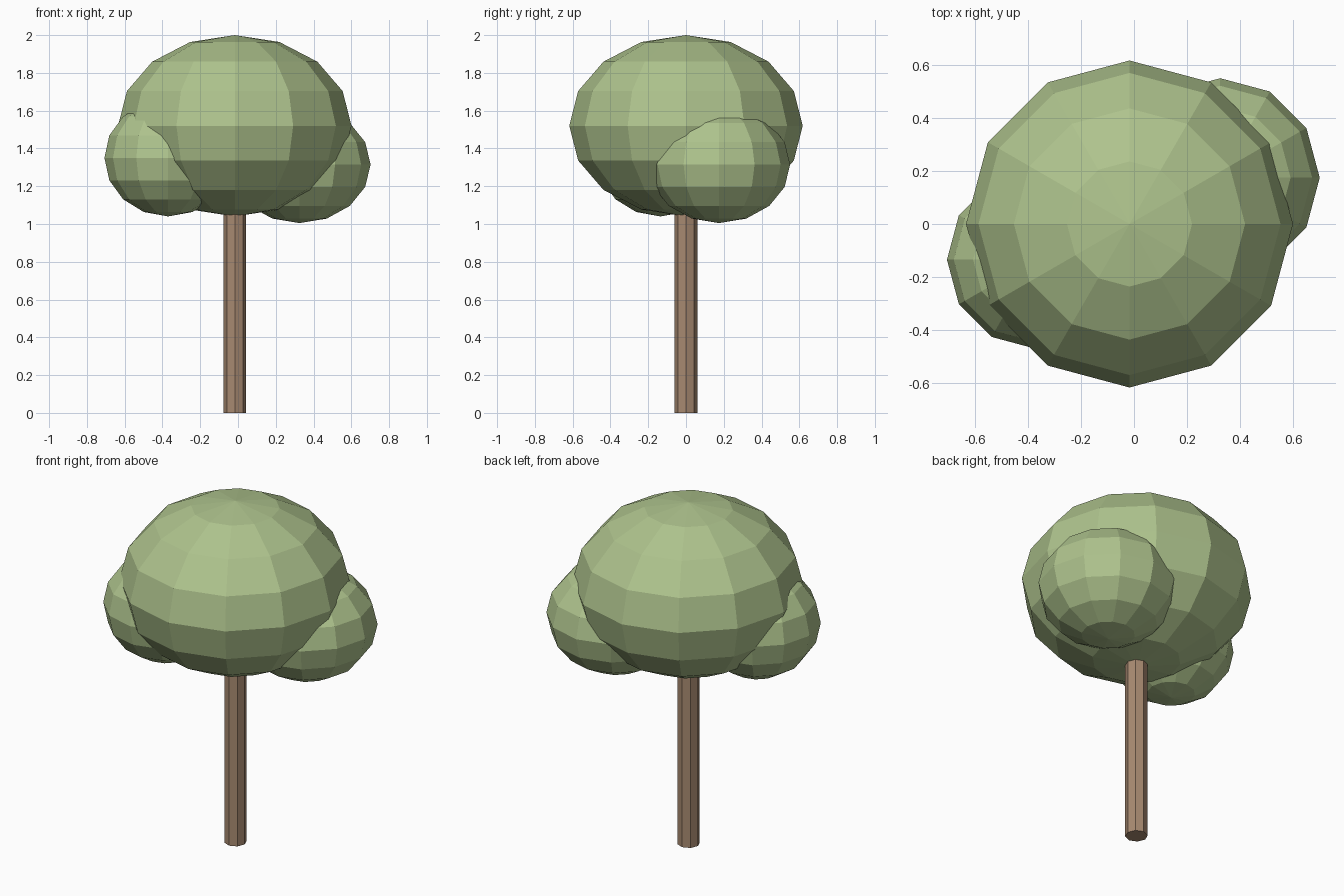
import bpy

if "Cube" in bpy.data.objects:
    bpy.data.objects.remove(bpy.data.objects["Cube"])


def material(name, srgb):
    m = bpy.data.materials.new(name)
    lin = [((c / 255 + 0.055) / 1.055) ** 2.4 for c in srgb]
    m.diffuse_color = (*lin, 1.0)
    m.use_nodes = True
    m.node_tree.nodes["Principled BSDF"].inputs["Base Color"].default_value = m.diffuse_color
    return m


leaf = material("leaf green", (174, 195, 141))
bark = material("bark brown", (168, 138, 113))


def foliage(name, center, radius, height):
    # flat-faced squashed ball: 12 sides, 8 rings
    bpy.ops.mesh.primitive_uv_sphere_add(segments=12, ring_count=8, radius=1, location=center)
    ob = bpy.context.object
    ob.name = name
    ob.scale = (radius, radius, height)
    bpy.ops.object.transform_apply(location=False, rotation=False, scale=True)
    ob.data.materials.append(leaf)


# Crown: one large ball and two smaller ones tucked under its sides
foliage("crown_main", (-0.017, 0, 1.52), 0.618, 0.48)
foliage("crown_left", (-0.37, -0.135, 1.35), 0.337, 0.31)
foliage("crown_right", (0.326, 0.175, 1.315), 0.376, 0.31)

# Trunk: eight-sided post reaching into the crown
TRUNK_TOP = 1.2
bpy.ops.mesh.primitive_cylinder_add(vertices=8, radius=0.06, depth=TRUNK_TOP,
                                    location=(-0.017, 0, TRUNK_TOP / 2))
trunk = bpy.context.object
trunk.name = "trunk"
trunk.data.materials.append(bark)
